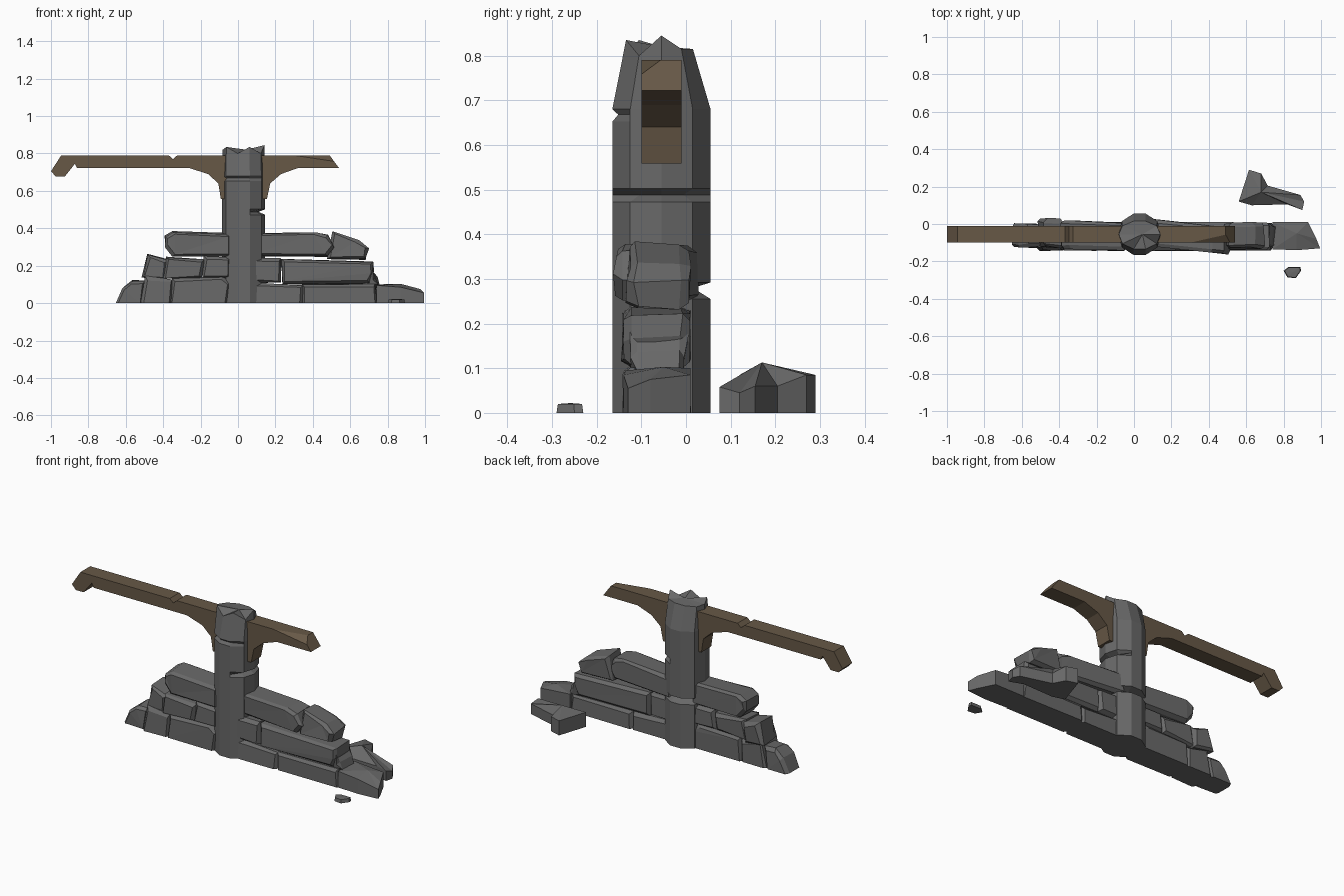
import bpy, bmesh, math, random
from mathutils import Vector

if "Cube" in bpy.data.objects:
    bpy.data.objects.remove(bpy.data.objects["Cube"])

random.seed(4)


def material(name, rgb):
    m = bpy.data.materials.new(name)
    m.diffuse_color = (*rgb, 1)
    m.use_nodes = True
    m.node_tree.nodes["Principled BSDF"].inputs["Base Color"].default_value = m.diffuse_color
    return m


STONE = material("grey stone", (0.14, 0.14, 0.14))
WOOD = material("brown wood", (0.135, 0.098, 0.062))


def finish(name, bm, mat):
    bmesh.ops.recalc_face_normals(bm, faces=bm.faces)
    mesh = bpy.data.meshes.new(name)
    bm.to_mesh(mesh)
    bm.free()
    mesh.materials.append(mat)
    ob = bpy.data.objects.new(name, mesh)
    bpy.context.collection.objects.link(ob)
    return ob


def loft(rings, cap_start=True, cap_end=True):
    """Skin a list of equally long point rings."""
    bm = bmesh.new()
    vs = [[bm.verts.new(p) for p in r] for r in rings]
    n = len(vs[0])
    for a, b in zip(vs, vs[1:]):
        for i in range(n):
            j = (i + 1) % n
            bm.faces.new((a[i], a[j], b[j], b[i]))
    if cap_start:
        bm.faces.new(vs[0])
    if cap_end:
        bm.faces.new(vs[-1])
    return bm, vs


# Weathered pillar: ten-sided loft with chipped notches
CX, CY = 0.03, -0.055
quarter = [(0.115, 0), (0.095, 0.07), (0.033, 0.11)]
section = quarter + [(-x, y) for x, y in quarter[::-1]]
section += [(x, -y) for x, y in section[4:0:-1]]


def ring(z, side=None, depth=0.0):
    pts = []
    for x, y in section:
        k = 1.0
        if side is None:
            k = 1 - depth
        elif Vector((x, y)).normalized().dot(Vector(side)) > 0.55:
            k = 1 - depth
        pts.append((CX + x * k, CY + y * k, z))
    return pts


rings = [ring(0), ring(0.255), ring(0.28, (0, 1), 0.36), ring(0.292), ring(0.472),
         ring(0.488, (1, 0), 0.3), ring(0.502), ring(0.652),
         ring(0.668, (-0.3, -1), 0.12), ring(0.68)]
top = []
for i, (x, y) in enumerate(section):
    ky = 0.64 if y > 0 else 0.72
    z = 0.815 if y > 0 else 0.835 - 0.035 * (i % 2)
    if y == 0:
        z = 0.845 if x > 0 else 0.82
    top.append((CX + x * 0.97, CY + y * ky, z))
rings.append(top)
bm, vs = loft(rings, cap_end=False)
tip = bm.verts.new((CX + 0.015, CY, 0.82))
for i in range(len(section)):
    bm.faces.new((vs[-1][i], vs[-1][(i + 1) % len(section)], tip))
finish("stone_pillar", bm, STONE)

# Wooden crossbeam with brackets, hooked left end and broken right end
profile = [(-1, 0.705), (-0.945, 0.79), (-0.37, 0.79), (-0.347, 0.77), (-0.325, 0.79),
           (0.49, 0.79), (0.54, 0.722), (0.32, 0.722), (0.23, 0.69), (0.172, 0.64),
           (0.155, 0.558), (-0.092, 0.558), (-0.105, 0.64), (-0.16, 0.69),
           (-0.26, 0.722), (-0.86, 0.722), (-0.872, 0.745), (-0.925, 0.678), (-0.975, 0.678)]
bm, _ = loft([[(x, y, z) for x, z in profile] for y in (-0.1, -0.01)])
a, b, c = Vector((0.3, -0.1, 0.79)), Vector((0.5, -0.055, 0.79)), Vector((0.52, -0.1, 0.757))
normal = (b - a).cross(c - a)
if normal.z < 0:
    normal.negate()
bmesh.ops.bisect_plane(bm, geom=bm.verts[:] + bm.edges[:] + bm.faces[:],
                       plane_co=a, plane_no=normal, clear_outer=True)
bmesh.ops.holes_fill(bm, edges=[e for e in bm.edges if e.is_boundary], sides=0)
finish("wooden_crossbeam", bm, WOOD)


def wall_stone(name, outline, y0=-0.14, y1=0.008, yaw=0.0, rough=0.004, tilt=0.0):
    """Chamfered block from a front outline; tilt raises its back top edge."""
    n = len(outline)
    mx, mz = sum(p[0] for p in outline) / n, sum(p[1] for p in outline) / n
    out = []
    for y, inset in ((y0, 0.013), (y0 + 0.018, 0), (y1 - 0.018, 0), (y1, 0.013)):
        pts = []
        for x, z in outline:
            px = x + math.copysign(inset, mx - x)
            pz = z + math.copysign(inset, mz - z) if z > 0 else 0
            if z > mz:
                pz += tilt * (y - y0) / (y1 - y0)
            j = [random.uniform(-rough, rough) for _ in range(3)]
            pts.append((px + j[0], y + yaw * (x - mx) + j[1], pz + j[2] if z > 0 else 0))
        out.append(pts)
    bm, _ = loft(out)
    bmesh.ops.triangulate(bm, faces=[f for f in bm.faces if len(f.verts) > 4])
    finish(name, bm, STONE)


# Right half of the wall
wall_stone("right_base_inner", [(0.08, 0), (0.345, 0), (0.345, 0.095), (0.08, 0.108)])
wall_stone("right_base_outer", [(0.345, 0), (0.745, 0), (0.735, 0.1), (0.345, 0.1)])
wall_stone("right_middle_inner", [(0.08, 0.11), (0.23, 0.108), (0.23, 0.238), (0.08, 0.24)])
wall_stone("right_middle_outer", [(0.235, 0.105), (0.7, 0.105), (0.725, 0.17), (0.72, 0.222), (0.235, 0.235)],
           -0.142, 0.008)
wall_stone("right_top_inner", [(0.08, 0.25), (0.48, 0.25), (0.515, 0.3), (0.48, 0.365), (0.42, 0.378), (0.08, 0.372)],
           -0.145, 0.0, -0.1, 0.003)
wall_stone("right_top_outer", [(0.48, 0.235), (0.68, 0.235), (0.695, 0.29), (0.645, 0.335), (0.5, 0.378)],
           -0.13, 0.005, 0, 0.007)
wall_stone("right_wedge", [(0.66, 0.09), (0.755, 0.085), (0.74, 0.14), (0.7, 0.19)], -0.12, 0.0, 0, 0.008)

# Left half of the wall
wall_stone("left_base_inner", [(-0.365, 0), (-0.06, 0), (-0.04, 0.11), (-0.08, 0.14), (-0.35, 0.13)])
wall_stone("left_base_middle", [(-0.52, 0), (-0.36, 0), (-0.35, 0.125), (-0.49, 0.14)], rough=0.007)
wall_stone("left_base_end", [(-0.65, 0), (-0.515, 0), (-0.495, 0.115), (-0.56, 0.12), (-0.62, 0.078)],
           -0.125, 0.0, rough=0.005)
wall_stone("left_middle_inner", [(-0.19, 0.135), (-0.04, 0.135), (-0.04, 0.245), (-0.18, 0.25)])
wall_stone("left_middle_center", [(-0.4, 0.125), (-0.19, 0.135), (-0.18, 0.23), (-0.38, 0.245)], rough=0.006)
wall_stone("left_middle_end", [(-0.51, 0.135), (-0.39, 0.12), (-0.375, 0.235), (-0.48, 0.26)],
           -0.125, 0.028, -0.06, 0.007)
wall_stone("left_top", [(-0.39, 0.3), (-0.35, 0.25), (-0.04, 0.25), (-0.04, 0.368), (-0.35, 0.378), (-0.39, 0.355)],
           -0.135, 0.015, -0.03, 0.004, 0.01)


def rubble(name, outline, heights, peak):
    """Loose rock: ground outline, rim heights and one peak on top."""
    cx, cy = peak[:2]
    shrink = 0.9 if peak[2] < 0.05 else 1.0
    base = [(x, y, 0) for x, y in outline]
    rim = [(cx + (x - cx) * shrink, cy + (y - cy) * shrink, h) for (x, y), h in zip(outline, heights)]
    bm, vs = loft([base, rim], cap_end=False)
    v = bm.verts.new(peak)
    for i in range(len(rim)):
        bm.faces.new((vs[1][i], vs[1][(i + 1) % len(rim)], v))
    finish(name, bm, STONE)


# Fallen end block and loose rocks
rubble("fallen_end_block",
       [(0.74, -0.135), (0.87, -0.14), (0.995, -0.13), (0.975, -0.08), (0.93, 0.01), (0.74, 0.01)],
       [0.095, 0.085, 0.055, 0.075, 0.085, 0.1], (0.87, -0.05, 0.103))
rubble("back_rubble",
       [(0.615, 0.29), (0.68, 0.27), (0.715, 0.205), (0.89, 0.155), (0.91, 0.12),
        (0.9, 0.075), (0.82, 0.105), (0.63, 0.1), (0.56, 0.12)],
       [0.085, 0.085, 0.06, 0.06, 0.045, 0.058, 0.055, 0.06, 0.085], (0.68, 0.17, 0.113))
rubble("front_pebble",
       [(0.8, -0.25), (0.825, -0.23), (0.89, -0.23), (0.893, -0.25), (0.865, -0.29), (0.82, -0.285)],
       [0.02] * 6, (0.85, -0.258, 0.022))
